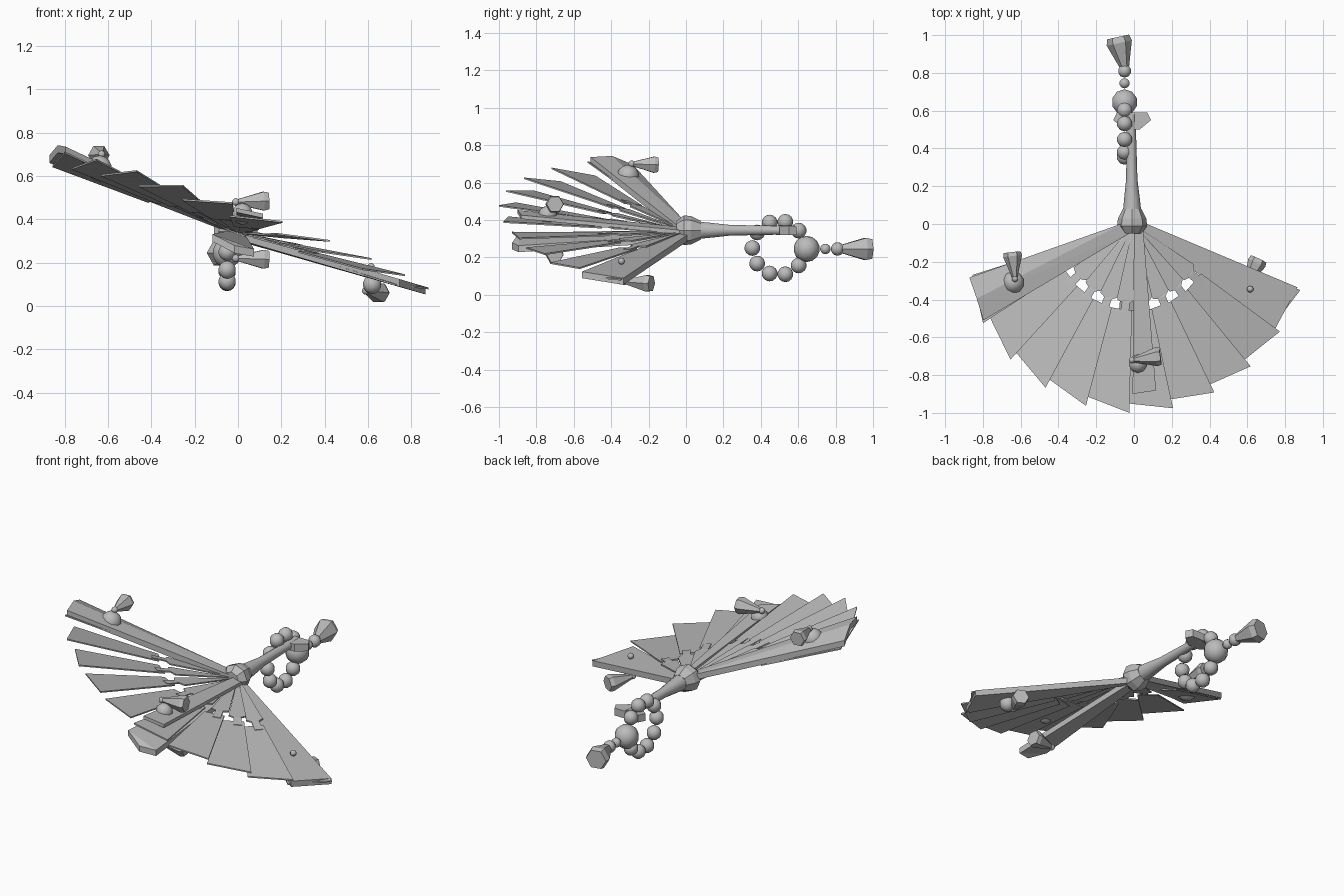
import bpy, bmesh, math
from mathutils import Vector

if "Cube" in bpy.data.objects:
    bpy.data.objects.remove(bpy.data.objects["Cube"])

GREY = bpy.data.materials.new("plain_grey")
GREY.diffuse_color = (0.5, 0.5, 0.5, 1)
GREY.use_nodes = True
GREY.node_tree.nodes["Principled BSDF"].inputs["Base Color"].default_value = GREY.diffuse_color
TILT = math.radians(20)


def finish(name, bm, smooth=False):
    bmesh.ops.recalc_face_normals(bm, faces=bm.faces)
    me = bpy.data.meshes.new(name)
    bm.to_mesh(me)
    bm.free()
    ob = bpy.data.objects.new(name, me)
    bpy.context.collection.objects.link(ob)
    me.materials.append(GREY)
    if smooth:
        bpy.ops.object.select_all(action='DESELECT')
        ob.select_set(True)
        bpy.context.view_layer.objects.active = ob
        bpy.ops.object.shade_smooth_by_angle(angle=math.radians(50))
    return ob


def fan(r, deg, h=0.0):
    """Point on the tilted fan plane: radius, angle from the front, height."""
    t = math.radians(deg)
    u, v = r * math.sin(t), -r * math.cos(t)
    return Vector((u * math.cos(TILT), v, 0.34 - u * math.sin(TILT) - 0.1 * v + h))


def slab(name, pts, thick):
    """Closed plate from an outline of (r, angle, h), thickened downwards."""
    bm = bmesh.new()
    top = [bm.verts.new(fan(*p)) for p in pts]
    low = [bm.verts.new(fan(p[0], p[1], p[2] - thick)) for p in pts]
    bm.faces.new(top)
    bm.faces.new(low[::-1])
    n = len(pts)
    for i in range(n):
        j = (i + 1) % n
        bm.faces.new((top[i], low[i], low[j], top[j]))
    bmesh.ops.triangulate(bm, faces=[f for f in bm.faces if len(f.verts) > 4])
    return finish(name, bm)


def lathe(name, a, b, rings, sides, smooth=False):
    """Solid of revolution along a to b, rings = (fraction, radius)."""
    a, b = Vector(a), Vector(b)
    q = (b - a).to_track_quat('Z', 'Y')
    bm = bmesh.new()
    loops = []
    for f, r in rings:
        c = a.lerp(b, f)
        loops.append([bm.verts.new(c + q @ Vector((r * math.cos(k * math.tau / sides),
                      r * math.sin(k * math.tau / sides), 0))) for k in range(sides)])
    for l0, l1 in zip(loops, loops[1:]):
        for k in range(sides):
            m = (k + 1) % sides
            bm.faces.new((l0[k], l0[m], l1[m], l1[k]))
    bm.faces.new(loops[0][::-1])
    bm.faces.new(loops[-1])
    return finish(name, bm, smooth)


def bead(name, c, r):
    bm = bmesh.new()
    bmesh.ops.create_uvsphere(bm, u_segments=10, v_segments=7, radius=r)
    bmesh.ops.translate(bm, verts=bm.verts, vec=c)
    return finish(name, bm, True)


# Outer leaf: ten louvred blades, right edge raised over the next blade
STEP = 14.2
for i in range(10):
    t0 = -72.5 + i * STEP
    t1 = t0 + STEP
    slab(f"blade_{i}", [(0.46, t0 - 1, -0.02), (0.95, t0 - 1, -0.03),
                        (1.0, t1, 0.03), (0.46, t1, 0.012)], 0.008)

# Inner sticks: overlapping wedges, each with a narrow tongue under the leaf
for i in range(8):
    t0 = -56 + i * STEP
    t1 = t0 + STEP
    slab(f"inner_stick_{i}", [(0.03, t0, 0), (0.41, t0, -0.005), (0.42, t0 + 4, 0),
                              (0.5, t0 + 4.5, 0), (0.5, t0 + 10, 0.012),
                              (0.42, t0 + 10, 0.012), (0.40, t1, 0.015), (0.03, t1, 0.005)], 0.008)

# Outer guards: thick arched wedges at both ends of the fan
slab("left_guard", [(0.06, -95, 0.02), (0.97, -73, 0.01), (0.97, -66, 0.06),
                    (0.99, -59, 0.055), (0.06, -30, 0.02)], 0.035)
slab("right_guard", [(0.06, 40, 0.0), (0.97, 55, 0.0), (0.98, 70, 0.03),
                     (0.06, 95, 0.0)], 0.035)

# Middle guards: a flat stick on top and a thick one hanging below
slab("upper_middle_stick", [(0.03, 0, 0.02), (0.9, -0.5, 0.02), (0.89, 8, 0.04),
                            (0.06, 60, 0.02)], 0.02)
slab("lower_middle_guard", [(0.05, -60, -0.01), (0.9, -8, -0.14), (0.93, -1, -0.16),
                            (0.9, 5, -0.14), (0.05, 60, -0.01)], 0.035)

# Collar at the pivot and the handle
lathe("collar", (-0.01, -0.05, 0.345), (-0.01, 0.08, 0.345),
      [(0, 0.05), (0.3, 0.08), (0.6, 0.075), (1, 0.05)], 8)
lathe("handle", (-0.01, 0.05, 0.345), (-0.015, 0.58, 0.345),
      [(0, 0.05), (0.15, 0.042), (0.35, 0.03), (0.8, 0.025), (1, 0.028)], 10, True)

# Flared plate at the end of the handle
bm = bmesh.new()
outline = [(-0.11, 0.55), (-0.09, 0.59), (0.07, 0.59), (0.09, 0.55), (0.03, 0.50), (-0.05, 0.50)]
base = bm.faces.new([bm.verts.new((x, y, 0.32)) for x, y in outline])
ext = bmesh.ops.extrude_face_region(bm, geom=[base])
bmesh.ops.translate(bm, vec=(0, 0, 0.045),
                    verts=[v for v in ext['geom'] if isinstance(v, bmesh.types.BMVert)])
finish("handle_end_plate", bm)

# Bead loop with a large bead, spacers and an end tassel
for k in range(9):
    a = math.radians(40 + k * 35)
    bead(f"loop_bead_{k}", (-0.05, 0.495 + 0.14 * math.cos(a), 0.25 + 0.145 * math.sin(a)), 0.042)
bead("large_bead", (-0.05, 0.645, 0.245), 0.07)
bead("small_bead", (-0.05, 0.745, 0.245), 0.028)
bead("spacer_bead", (-0.05, 0.81, 0.245), 0.036)
lathe("end_tassel", (-0.05, 0.83, 0.245), (-0.085, 0.99, 0.245),
      [(0, 0.025), (0.8, 0.068), (1, 0.06)], 6)

# Four short tassels, each a knob with a six-sided skirt
for name, k, d in [("left", (-0.63, -0.29, 0.70), (-0.645, -0.15, 0.695)),
                   ("right", (0.59, -0.33, 0.07), (0.66, -0.185, 0.06)),
                   ("upper", (-0.01, -0.72, 0.48), (0.14, -0.70, 0.485)),
                   ("lower", (-0.01, -0.72, 0.22), (0.14, -0.70, 0.215))]:
    bead(name + "_knob", k, 0.018)
    lathe(name + "_tassel", k, d, [(0, 0.012), (0.85, 0.05), (1, 0.045)], 6)

# Rounded bosses that hold the tassels, and a rivet on the right side
bead("left_boss", (-0.64, -0.31, 0.635), 0.06)
bead("upper_boss", (0.02, -0.74, 0.425), 0.05)
bead("right_boss", (0.62, -0.35, 0.10), 0.045)
bead("right_rivet", (0.615, -0.345, 0.18), 0.018)
